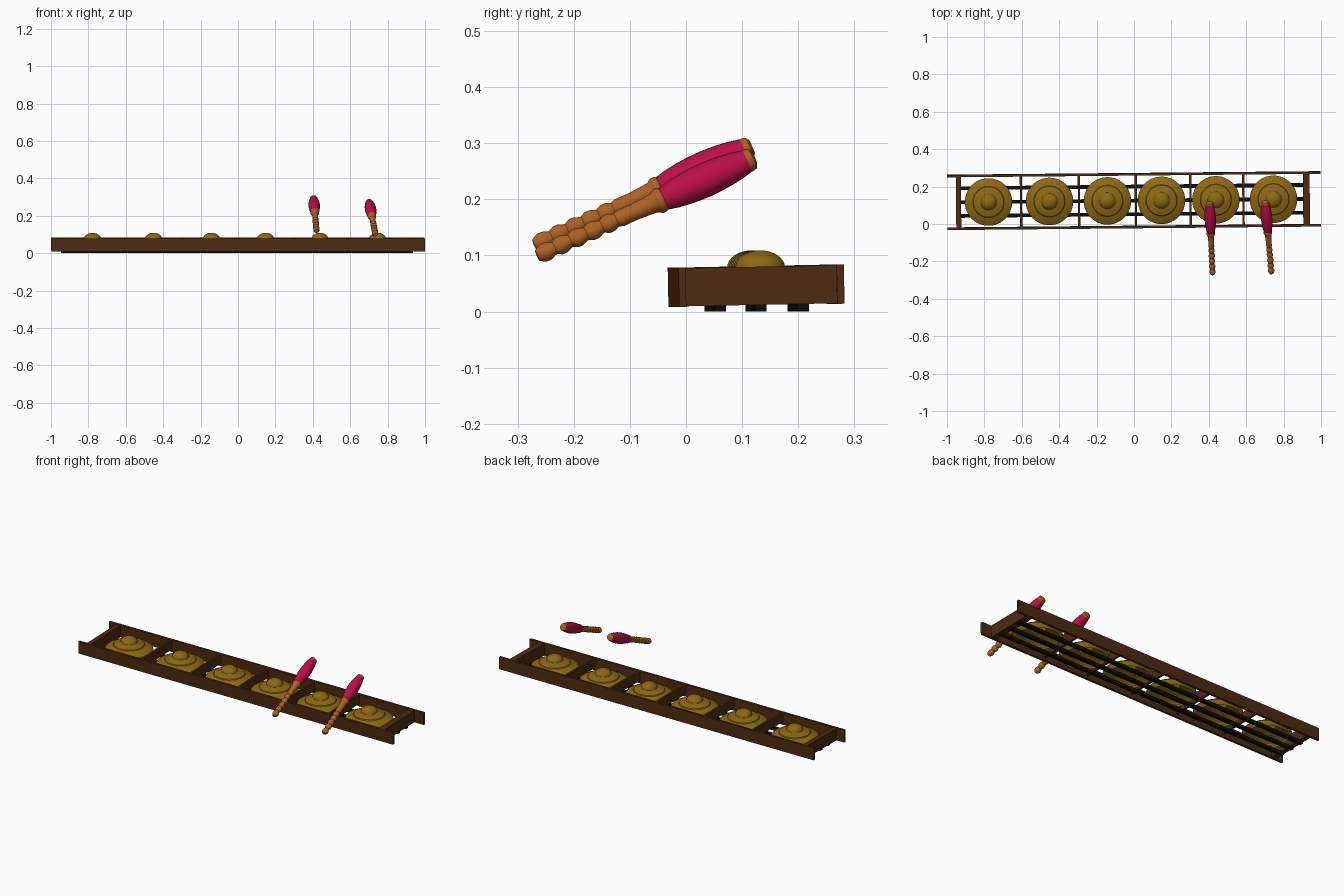
import bpy, bmesh, math
from mathutils import Matrix, Vector

if "Cube" in bpy.data.objects:
    bpy.data.objects.remove(bpy.data.objects["Cube"])


def colour(name, rgb):
    m = bpy.data.materials.new(name)
    m.diffuse_color = (*rgb, 1)
    m.use_nodes = True
    m.node_tree.nodes["Principled BSDF"].inputs["Base Color"].default_value = m.diffuse_color
    return m


DARK = colour("dark brown wood", (0.075, 0.024, 0.006))
BLACK = colour("black cord", (0.004, 0.004, 0.004))
BRASS = colour("aged brass", (0.27, 0.14, 0.007))
WOOD = colour("turned wood", (0.42, 0.125, 0.018))
RED = colour("crimson wrap", (0.50, 0.005, 0.065))

YAW = Matrix.Translation((0, 0.125, 0)) @ Matrix.Rotation(0.0095, 4, 'Z')
FRAME = YAW @ Matrix.Translation((0, 0, 0.046)) @ Matrix.Rotation(0.02, 4, 'X')


def finish(bm, name, mats, matrix, smooth=False):
    bmesh.ops.recalc_face_normals(bm, faces=bm.faces)
    me = bpy.data.meshes.new(name)
    bm.to_mesh(me)
    bm.free()
    me.transform(matrix)
    for m in mats:
        me.materials.append(m)
    ob = bpy.data.objects.new(name, me)
    bpy.context.collection.objects.link(ob)
    if smooth:
        bpy.ops.object.select_all(action='DESELECT')
        ob.select_set(True)
        bpy.context.view_layer.objects.active = ob
        bpy.ops.object.shade_smooth_by_angle(angle=math.radians(30))
    return ob


def box(name, centre, size, mat, matrix):
    bm = bmesh.new()
    bmesh.ops.create_cube(bm, size=1, matrix=Matrix.Translation(centre) @ Matrix.Diagonal((*size, 1)))
    return finish(bm, name, [mat], matrix)


def lathe(name, profile, mats, matrix, steps=32, rule=None):
    """Spin an (r, z) profile around z."""
    bm = bmesh.new()
    vs = [bm.verts.new((r, 0, z)) for r, z in profile]
    es = [bm.edges.new(p) for p in zip(vs, vs[1:])]
    bmesh.ops.spin(bm, geom=vs + es, cent=(0, 0, 0), axis=(0, 0, 1),
                   angle=2 * math.pi, steps=steps, use_duplicate=False)
    bmesh.ops.remove_doubles(bm, verts=bm.verts, dist=1e-5)
    if rule:
        for f in bm.faces:
            f.material_index = rule(f.calc_center_median().z)
    return finish(bm, name, mats, matrix, True)


# Long rails
for name, y in (("front_rail", -0.141), ("back_rail", 0.141)):
    box(name, (0, y, 0), (1.998, 0.013, 0.07), DARK, FRAME)

# End boards
box("left_end_board", (-0.938, 0, 0), (0.027, 0.27, 0.068), DARK, FRAME)
box("right_end_board", (0.922, 0, 0), (0.036, 0.27, 0.068), DARK, FRAME)

# Thin dividers between the gongs
for i, x in enumerate((-0.604, -0.294, 0.01, 0.302, 0.585)):
    box(f"divider_{i + 1}", (x, 0, 0.008), (0.012, 0.27, 0.054), DARK, FRAME)

# Black supports running under the gongs
for i, y in enumerate((-0.073, 0, 0.075)):
    box(f"support_strip_{i + 1}", (-0.005, y, 0.008), (1.88, 0.02, 0.016), BLACK, YAW)

# Gongs: inward skirt, domed face with a step, central boss
gong = [(0.113, 0.016), (0.122, 0.026), (0.127, 0.038), (0.125, 0.043), (0.118, 0.048),
        (0.102, 0.056), (0.084, 0.063), (0.081, 0.068), (0.065, 0.074), (0.046, 0.078)]
gong += [(0.044 * math.cos(a), 0.08 + 0.03 * math.sin(a))
         for a in (k * math.pi / 16 for k in range(8))] + [(0, 0.11)]
for i, x in enumerate((-0.778, -0.452, -0.142, 0.147, 0.438, 0.746)):
    lathe(f"gong_{i + 1}", gong, [BRASS], YAW @ Matrix.Translation((x, 0, -0.001)), 48)

# Mallets: beaded grip, flared neck, wrapped head, end cap
LENGTH = 0.427
mallet = [(0, 0), (0.010, 0.001)]
for k in range(5):
    z = 0.004 + 0.031 * k
    mallet += [(0.012, z), (0.0165, z + 0.009), (0.0165, z + 0.018), (0.0125, z + 0.028)]
mallet += [(0.0155, 0.165), (0.015, 0.19), (0.0165, 0.215), (0.018, 0.23),
           (0.023, 0.238), (0.023, 0.245)]
H0, H1 = 0.248, 0.412
for k in range(9):
    t = k / 8
    mallet.append((0.021 + 0.0095 * math.sin(math.pi * t) ** 0.8, H0 + (H1 - H0) * t))
mallet += [(0.021, 0.416), (0.019, 0.423), (0.012, 0.427), (0, LENGTH)]
ends = (((0.42, -0.271, 0.118), (0.404, 0.118, 0.294)),
        ((0.735, -0.266, 0.099), (0.701, 0.124, 0.275)))
for name, (a, b) in zip(("left_mallet", "right_mallet"), ends):
    a, b = Vector(a), Vector(b)
    aim = (b - a).to_track_quat('Z', 'Y').to_matrix().to_4x4()
    lathe(name, mallet, [WOOD, RED], Matrix.Translation(a) @ aim, 24,
          lambda z: 1 if H0 < z < H1 else 0)
